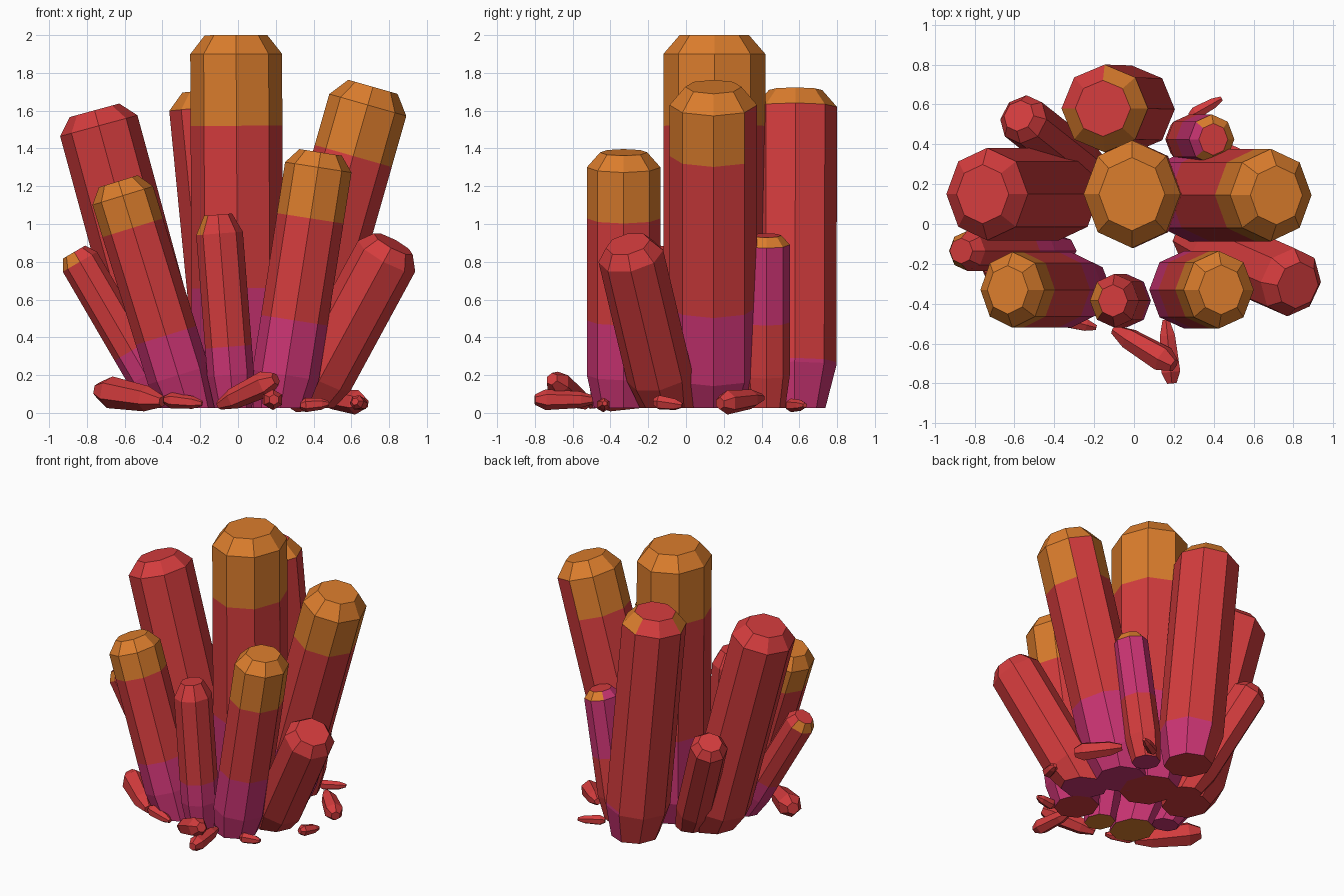
import bpy, bmesh, math
from mathutils import Vector

if "Cube" in bpy.data.objects:
    bpy.data.objects.remove(bpy.data.objects["Cube"])


def material(name, srgb):
    m = bpy.data.materials.new(name)
    lin = [c / 12.92 if c <= 0.04045 else ((c + 0.055) / 1.055) ** 2.4 for c in srgb]
    m.diffuse_color = (*lin, 1)
    m.use_nodes = True
    m.node_tree.nodes["Principled BSDF"].inputs["Base Color"].default_value = m.diffuse_color
    return m


RED, ORANGE, MAGENTA = 0, 1, 2
MATS = [material("crystal red", (0.83, 0.235, 0.24)),
        material("crystal orange", (0.86, 0.49, 0.175)),
        material("crystal magenta", (0.80, 0.205, 0.455))]
FLOOR, KNEE = 0.025, 0.2


def finish(bm, name):
    bmesh.ops.recalc_face_normals(bm, faces=bm.faces)
    me = bpy.data.meshes.new(name)
    bm.to_mesh(me)
    bm.free()
    for m in MATS:
        me.materials.append(m)
    ob = bpy.data.objects.new(name, me)
    bpy.context.collection.objects.link(ob)
    return ob


def skin(bm, rings, bands):
    """Join rings of points with quads, one colour per band, and cap both ends.
    bands = [bottom cap, band, band, ..., top cap]"""
    vs = [[bm.verts.new(p) for p in r] for r in rings]
    n = len(vs[0])
    bm.faces.new(vs[0][::-1]).material_index = bands[0]
    for i in range(len(vs) - 1):
        for k in range(n):
            j = (k + 1) % n
            f = bm.faces.new((vs[i][k], vs[i][j], vs[i + 1][j], vs[i + 1][k]))
            f.material_index = bands[i + 1]
    bm.faces.new(vs[-1]).material_index = bands[-1]


def frame(axis):
    u = Vector((axis.z, 0, -axis.x)).normalized()
    return u, axis.cross(u)


def crystal(name, base, shoulder, rx, ry, bevel, cuts, bands, cap=0.64, foot=0.8,
            knee=KNEE, rule=None):
    """Eight-sided column with a narrowed foot and a bevelled tip; cuts are the
    axis heights (z) where the colour changes."""
    b, s = Vector((*base, FLOOR)), Vector(shoulder)
    axis = (s - b).normalized()
    u, v = frame(axis)

    def ring(c, k):
        return [c + u * (rx * k * math.cos(a)) + v * (ry * k * math.sin(a))
                for a in (i * math.pi / 4 for i in range(8))]
    # foot is sheared along the axis so that it lies flat
    rings = [[p - axis * ((p.z - FLOOR) / axis.z) for p in ring(b, foot)]]
    for z in [knee] + cuts:
        rings.append(ring(b.lerp(s, (z - FLOOR) / (s.z - FLOOR)), 1))
    rings += [ring(s, 1), ring(s + axis * bevel, cap)]
    bm = bmesh.new()
    skin(bm, rings, bands[:2] + bands[1:])
    bm.normal_update()
    if rule:
        for f in bm.faces:
            f.material_index = rule(f.normal, f.material_index)
    return finish(bm, name)


R, O, M = RED, ORANGE, MAGENTA


def back_rule(n, m):
    # patchy orange bevel, magenta foot on the right half only
    if m == O:
        return O if n.x > 0.1 or (n.y < 0 and n.x < -0.3) else R
    return R if m == M and n.x < 0 else m


def right_rule(n, m):
    # one rear face stays red up to the bevel
    return R if m == O and n.y > 0.8 and n.x > 0 else m


def left_low_rule(n, m):
    return R if m == O and n.z > 0.55 else m


def small_front_rule(n, m):
    return R if m == O and n.z > -0.5 and n.x > -0.6 else m


def small_back_rule(n, m):
    return M if m == O and n.x < -0.6 else m


# main crystals
crystal("center_crystal", (0, 0.15), (-0.01, 0.15, 1.9), 0.243, 0.27, 0.1,
        [0.66, 1.52], [R, M, R, O, O, O], cap=0.68, foot=0.76)
crystal("left_tall_crystal", (-0.33, 0.15), (-0.737, 0.15, 1.52), 0.212, 0.232, 0.085,
        [], [R, R, R, R], foot=0.72)
crystal("right_tall_crystal", (0.23, 0.145), (0.687, 0.145, 1.63), 0.212, 0.232, 0.1,
        [0.56, 1.36], [M, M, R, O, O, O], foot=0.76, rule=right_rule)
crystal("back_crystal", (0.01, 0.575), (-0.147, 0.58, 1.62), 0.218, 0.22, 0.09,
        [0.27], [R, M, R, O, R], foot=0.74, knee=0.25, rule=back_rule)
crystal("left_front_crystal", (-0.262, -0.33), (-0.61, -0.33, 1.15), 0.168, 0.19, 0.08,
        [0.41, 0.98], [O, M, R, O, O, O], foot=0.84)
crystal("right_front_crystal", (0.225, -0.33), (0.425, -0.33, 1.3), 0.178, 0.195, 0.08,
        [0.49, 1.03], [R, M, R, O, O, O])
crystal("small_front_crystal", (-0.025, -0.385), (-0.098, -0.385, 0.95), 0.124, 0.135, 0.1,
        [0.35], [O, M, R, O, R], cap=0.6, rule=small_front_rule)
crystal("left_low_crystal", (-0.385, -0.135), (-0.837, -0.135, 0.80), 0.105, 0.1, 0.06,
        [0.33], [M, M, R, O, R], rule=left_low_rule)
crystal("right_low_crystal", (0.35, -0.10), (0.787, -0.292, 0.83), 0.172, 0.175, 0.075,
        [], [M, R, R, R], cap=0.68)
crystal("rear_left_low_crystal", (-0.22, 0.26), (-0.555, 0.525, 0.79), 0.127, 0.127, 0.06,
        [], [R, R, R, R])
crystal("small_back_crystal", (0.25, 0.425), (0.39, 0.425, 0.89), 0.115, 0.125, 0.05,
        [0.48], [M, R, M, O, R], rule=small_back_rule)

# loose shards on the floor: blunt end, pointed end, radius
SHARDS = [((-0.74, -0.19, 0.12), (-0.40, -0.47, 0.06), 0.085),
          ((-0.39, -0.47, 0.07), (-0.19, -0.52, 0.05), 0.042),
          ((0.20, -0.71, 0.18), (-0.10, -0.53, 0.04), 0.07),
          ((0.19, -0.80, 0.07), (0.16, -0.48, 0.07), 0.055),
          ((0.33, -0.44, 0.04), (0.48, -0.43, 0.05), 0.038),
          ((0.62, -0.17, 0.06), (0.67, -0.02, 0.04), 0.04),
          ((0.67, 0.18, 0.05), (0.44, 0.40, 0.08), 0.065),
          ((0.28, 0.54, 0.04), (0.44, 0.63, 0.04), 0.036)]
for i, (p, q, r) in enumerate(SHARDS):
    p, q = Vector(p), Vector(q)
    u, v = frame((q - p).normalized())
    bm = bmesh.new()
    skin(bm, [[p.lerp(q, t) + (u * math.cos(a) + v * math.sin(a)) * r * k
               for a in (j * math.pi / 3 for j in range(6))]
              for t, k in ((0, 0.5), (0.18, 1), (0.75, 0.8), (1, 0.35))], [R] * 5)
    finish(bm, "floor_shard_%d" % (i + 1))
